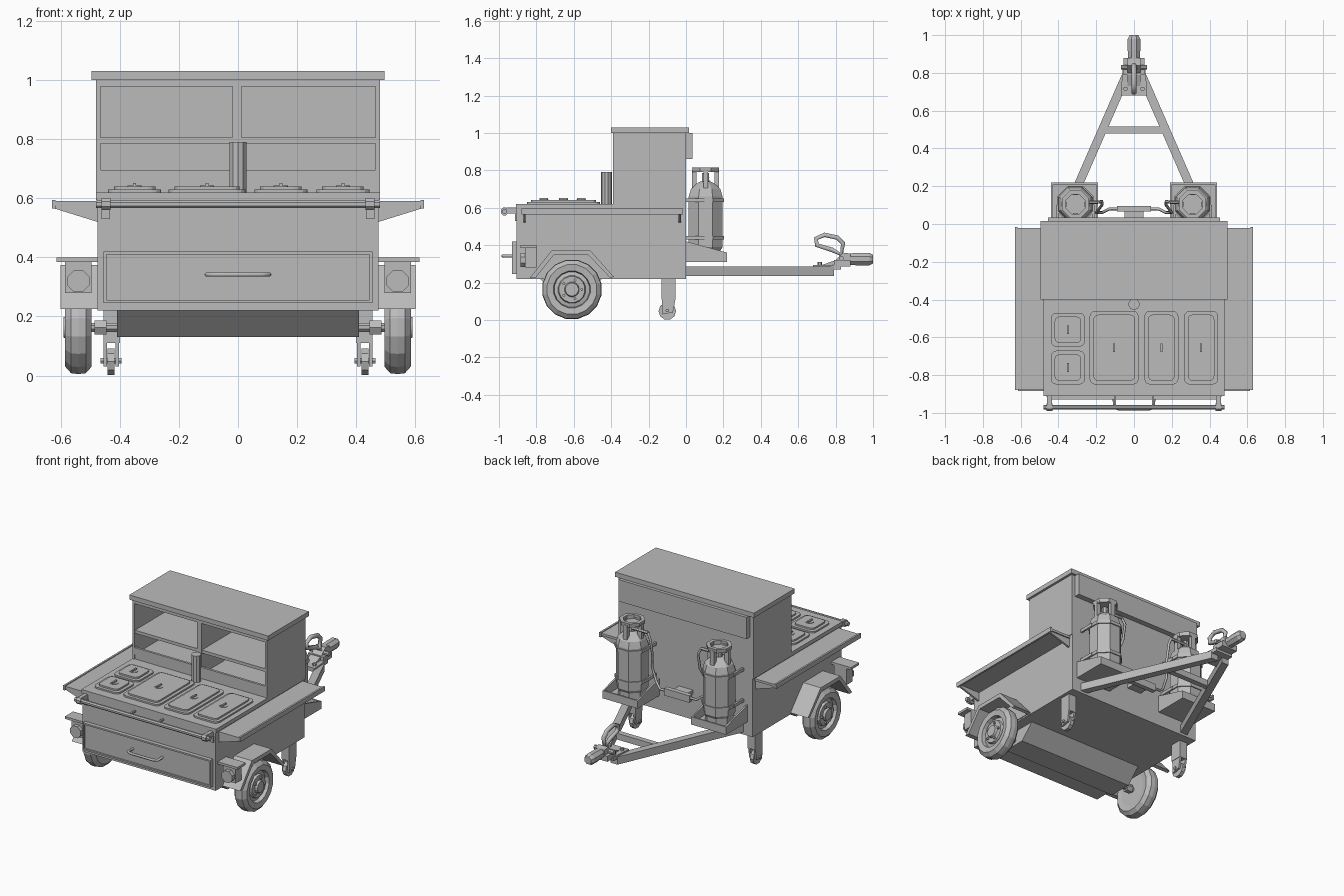
import bpy, bmesh, math
from mathutils import Vector, Matrix

old = bpy.data.objects.get("Cube")
if old:
    bpy.data.objects.remove(old, do_unlink=True)

grey = bpy.data.materials.new("plain_grey")
grey.use_nodes = True
grey.diffuse_color = (0.5, 0.5, 0.5, 1)
grey.node_tree.nodes["Principled BSDF"].inputs["Base Color"].default_value = (0.5, 0.5, 0.5, 1)


def finish(name, bm):
    bmesh.ops.recalc_face_normals(bm, faces=bm.faces)
    me = bpy.data.meshes.new(name)
    bm.to_mesh(me)
    bm.free()
    me.materials.append(grey)
    ob = bpy.data.objects.new(name, me)
    bpy.context.collection.objects.link(ob)
    return ob


def prism(name, pts, axis, a, b):
    """Extrude a 2D outline along an axis; outline uses the other two axes in order."""
    bm = bmesh.new()
    k = "xyz".index(axis)

    def place(p, h):
        c = list(p)
        c.insert(k, h)
        return bm.verts.new(c)
    lo, hi = [[place(p, h) for p in pts] for h in (a, b)]
    bm.faces.new(lo)
    bm.faces.new(hi)
    for i in range(len(pts)):
        j = (i + 1) % len(pts)
        bm.faces.new((lo[i], lo[j], hi[j], hi[i]))
    return finish(name, bm)


def box(name, x0, x1, y0, y1, z0, z1):
    return prism(name, [(x0, y0), (x1, y0), (x1, y1), (x0, y1)], "z", z0, z1)


def lathe(name, profile, loc, axis="z", n=8, turn=0.5):
    """Spin (radius, height) points around an axis through loc."""
    bm = bmesh.new()
    rot = Vector((0, 0, 1)).rotation_difference(
        Vector([float(c == axis) for c in "xyz"])).to_matrix().to_4x4()
    rings = []
    for r, h in profile:
        angles = [2 * math.pi * (i + turn) / n for i in range(n)]
        rings.append([bm.verts.new((r * math.cos(t), r * math.sin(t), h)) for t in angles])
    for lo, hi in zip(rings, rings[1:]):
        for i in range(n):
            j = (i + 1) % n
            bm.faces.new((lo[i], lo[j], hi[j], hi[i]))
    bm.faces.new(rings[0])
    bm.faces.new(rings[-1])
    bm.transform(Matrix.Translation(loc) @ rot)
    return finish(name, bm)


def rod(name, r, a, b, loc, axis="z", n=8):
    return lathe(name, [(r, a), (r, b)], loc, axis, n)


def tube(name, pts, r, closed=False):
    cu = bpy.data.curves.new(name, "CURVE")
    cu.dimensions = "3D"
    cu.bevel_depth, cu.bevel_resolution = r, 1
    cu.use_fill_caps = True
    sp = cu.splines.new("POLY")
    sp.points.add(len(pts) - 1)
    for p, c in zip(sp.points, pts):
        p.co = (*c, 1)
    sp.use_cyclic_u = closed
    cu.materials.append(grey)
    ob = bpy.data.objects.new(name, cu)
    bpy.context.collection.objects.link(ob)
    return ob


def rounded(x0, x1, y0, y1, r):
    pts = []
    for k, (cx, cy) in enumerate([(x1 - r, y1 - r), (x0 + r, y1 - r), (x0 + r, y0 + r), (x1 - r, y0 + r)]):
        for i in range(4):
            t = math.pi / 2 * (k + i / 3)
            pts.append((cx + r * math.cos(t), cy + r * math.sin(t)))
    return pts


# Cart body, counter and under-tray
box("body", -.475, .475, -.905, 0, .22, .6)
box("counter", -.48, .48, -.91, 0, .595, .62)
prism("under_tray", [(-.78, .22), (-.69, .13), (-.54, .13), (-.45, .22)], "x", -.41, .41)

# Drawer with raised rim and handle
box("drawer_front", -.455, .455, -.92, -.905, .245, .42)
for i, (x0, x1, z0, z1) in enumerate([(-.455, .455, .41, .42), (-.455, .455, .245, .255),
                                      (-.455, -.445, .255, .41), (.445, .455, .255, .41)]):
    box(f"drawer_rim_{i}", x0, x1, -.93, -.92, z0, z1)
tube("drawer_handle", [(-.105, -.92, .342), (-.105, -.97, .342), (-.08, -.98, .342),
                       (.08, -.98, .342), (.105, -.97, .342), (.105, -.92, .342)], .008)

# Front push rail
rod("push_rail", .014, -.48, .48, (0, -.97, .58), "x")
for x in (-.1, .1):
    box("rail_stay", x - .005, x + .005, -.97, -.9, .575, .585)

# Hutch with open shelves
for x0, x1 in ((-.48, -.465), (.465, .48)):
    box("hutch_side", x0, x1, -.39, 0, .62, 1)
box("hutch_back", -.465, .465, -.015, 0, .62, 1)
box("hutch_floor", -.465, .465, -.385, -.015, .62, .65)
box("hutch_lip", -.465, .465, -.39, -.375, .65, .695)
box("hutch_header", -.465, .465, -.39, -.37, .978, 1)
box("hutch_divider", -.018, .012, -.39, -.015, .65, 1)
box("hutch_shelf", -.465, .465, -.385, -.015, .785, .805)
box("roof", -.495, .495, -.4, .015, 1, 1.03)
box("back_panel", -.455, .455, 0, .035, .86, 1)
rod("flue", .03, .62, .79, (0, -.425, 0), "z", 10)

# Pan lids with round knobs
for i, (x0, x1, y0, y1) in enumerate([(-.44, -.26, -.65, -.47), (-.44, -.26, -.85, -.67), (-.235, .025, -.85, -.46),
                                      (.055, .235, -.85, -.46), (.265, .445, -.85, -.46)]):
    prism(f"lid_rim_{i}", rounded(x0, x1, y0, y1, .03), "z", .62, .63)
    prism(f"lid_top_{i}", rounded(x0 + .02, x1 - .02, y0 + .02, y1 - .02, .025), "z", .63, .64)
    cx, cy = (x0 + x1) / 2, (y0 + y1) / 2
    rod(f"lid_recess_{i}", .025, .64, .643, (cx, cy, 0), "z", 12)
    box(f"lid_grip_{i}", cx - .005, cx + .005, cy - .023, cy + .023, .643, .652)

# Tyre and tank outlines
TYRE = [(.1, -.04), (.135, -.045), (.158, -.025), (.161, 0), (.158, .025), (.135, .045),
        (.1, .04), (.095, .015), (.075, .02), (.07, .035), (.04, .035), (.035, .05), (.02, .05)]
TANK = [(.085, .37), (.098, .39), (.098, .66), (.085, .7), (.05, .73), (.03, .74)]
ARCH = [(-.835, .225), (-.715, .375), (-.515, .375), (-.385, .23),
        (-.405, .225), (-.525, .35), (-.705, .35), (-.805, .225)]

for side, s in (("left", 1), ("right", -1)):
    def sbox(name, x0, x1, *rest):
        return box(f"{side}_{name}", *sorted((s * x0, s * x1)), *rest)

    def sprism(name, pts, a, b):
        return prism(f"{side}_{name}", pts, "x", s * a, s * b)

    # Folding side table and brackets
    sbox("table", .475, .625, -.875, -.02, .575, .59)
    sbox("table_edge", .618, .63, -.88, -.015, .565, .595)
    for y in (-.87, -.04):
        prism(f"{side}_table_bracket", [(s * .475, .52), (s * .62, .565), (s * .62, .58), (s * .475, .58)],
              "y", y, y + .012)

    # Rail arm and latch
    sbox("rail_arm", .435, .46, -.96, -.9, .57, .6)
    rod(f"{side}_rail_collar", .022, -.015, .015, (s * .447, -.97, .58), "x")
    sbox("rail_latch", .433, .462, -.915, -.9, .53, .57)

    # Wheel, axle and bolts
    wheel = lathe(f"{side}_wheel", [(r, s * h) for r, h in TYRE], (s * .54, -.61, .163), "x", 16)
    rod(f"{side}_axle", .016, -.07, .07, (s * .47, -.61, .163), "x")
    rod(f"{side}_axle_nut", .028, -.02, .02, (s * .465, -.61, .163), "x", 6)
    for i in range(5):
        t = 2 * math.pi * i / 5
        rod(f"{side}_bolt_{i}", .008, 0, s * .01,
            (s * .575, -.61 + .053 * math.cos(t), .163 + .053 * math.sin(t)), "x", 6)

    # Fender arch and end lips
    sprism("fender", ARCH, .47, .6)
    sprism("fender_inner_wall", ARCH[:4], .473, .48)

    # Lamp with top plate
    sbox("lamp_plate", .47, .615, -.885, -.8, .385, .4)
    sbox("lamp_box", .495, .585, -.86, -.8, .28, .385)
    lathe(f"{side}_lamp_lens", [(.042, 0), (.042, .015), (.027, .03)], (s * .54, -.86, .32), "y", 8).scale.y = 1
    rod(f"{side}_lamp_face", .04, -.025, 0, (s * .54, -.86, .32), "y", 8)

    # Support leg with caster
    sbox("leg", .4, .455, -.13, -.055, .11, .22)
    for x in (.403, .443):
        sprism("caster_fork", [(-.13, .12), (-.055, .12), (-.07, .04), (-.125, .03)], x, x + .012)
    rod(f"{side}_caster", .047, -.012, .012, (s * .43, -.1, .047), "x", 10)
    rod(f"{side}_caster_pin", .01, -.035, .035, (s * .43, -.1, .05), "x", 6)

    # Gas tank tray: floor, sloped sides and front lip
    cheek = [(0, .31), (.22, .31), (.22, .36), (0, .42)]
    sbox("tray_floor", .19, .44, 0, .22, .31, .325)
    sbox("tray_lip", .19, .44, .21, .22, .31, .36)
    for x in (.19, .43):
        sprism("tray_cheek", cheek, x, x + .01)

    # Gas tank, straps, collar and valve
    at = (s * .31, .105, 0)
    lathe(f"{side}_tank", [(.085, .325)] + TANK, at)
    for z in (.44, .64):
        rod(f"{side}_strap", .105, z - .01, z + .01, at)
        for x in (.21, .4):
            sbox("strap_arm", x, x + .012, 0, .1, z - .01, z + .01)
    lathe(f"{side}_collar", [(.055, .79), (.075, .79), (.078, .815), (.055, .815), (.055, .79)], at)
    for x, y in ((-.06, 0), (.06, 0), (0, -.06), (0, .06)):
        box(f"{side}_collar_post", at[0] + x - .014, at[0] + x + .014, at[1] + y - .012, at[1] + y + .012, .7, .8)
    rod(f"{side}_valve", .02, .73, .785, at)
    rod(f"{side}_valve_stem", .01, 0, -s * .12, (s * .31, .115, .76), "x", 6)
    tube(f"{side}_hose", [(s * .19, .115, .76), (s * .17, .12, .72), (s * .17, .1, .62), (s * .2, .06, .52),
                          (s * .17, .06, .43), (s * .13, .08, .4), (s * .08, .08, .4)], .008)

    # Drawbar rail
    prism(f"{side}_drawbar", [(s * .41, 0), (s * .36, 0), (s * .015, .79), (s * .065, .79)], "z", .235, .285)

# Regulator and tow frame cross bar
box("regulator", -.09, .09, .065, .095, .375, .42)
box("regulator_mount", -.05, .05, 0, .07, .385, .41)
box("cross_bar", -.16, .16, .48, .515, .24, .28)

# Tow coupler, lever and brake pieces
prism("coupler_plate", [(-.07, .68), (.07, .68), (.06, .83), (-.06, .83)], "z", .27, .295)
prism("coupler_neck", [(.73, .295), (.78, .295), (.88, .3), (.88, .355), (.84, .36), (.8, .32)], "x", -.035, .035)
lathe("coupler_head", [(.03, -.06), (.036, .04), (.036, .1), (.025, .12)], (0, .88, .325), "y")
box("coupler_block", -.055, .055, .79, .88, .285, .32)
rod("coupler_pin", .014, -.07, .07, (0, .83, .33), "x")
for x in (-.045, .045):
    rod("coupler_bolt", .012, .295, .31, (x, .715, 0), "z", 6)
tube("tow_lever", [(0, .83, .35), (0, .84, .41), (0, .81, .44), (0, .74, .455),
                   (0, .695, .435), (0, .7, .4), (0, .78, .375)], .014, True)
